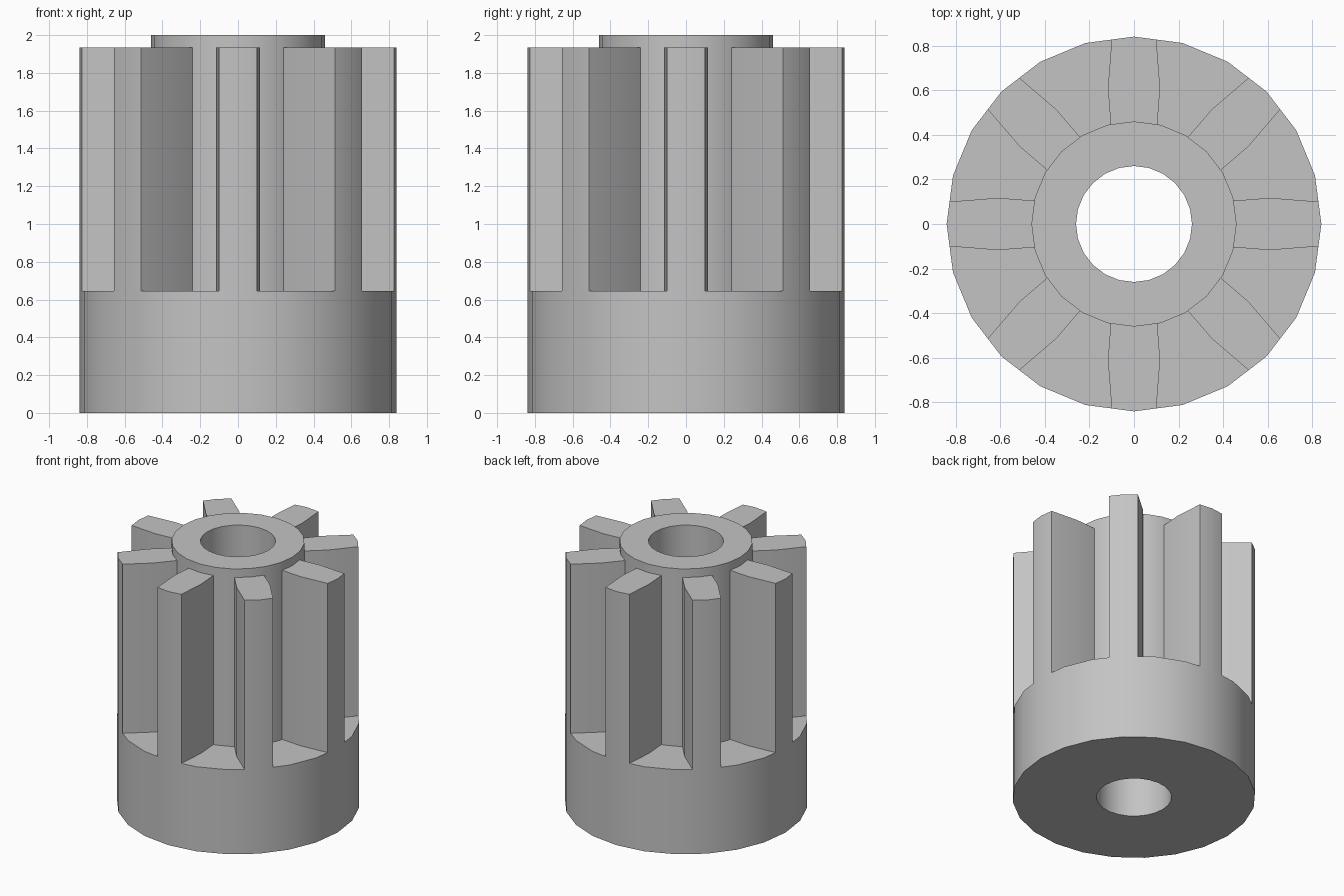
import bpy, bmesh, math
from mathutils import Matrix, Vector

cube = bpy.data.objects.get("Cube")
if cube:
    bpy.data.objects.remove(cube, do_unlink=True)

SIDES, TEETH = 24, 8
R_OUT, R_HUB, R_BORE = 0.84, 0.46, 0.26
Z_COLLAR, Z_TOOTH, Z_TOP = 0.645, 1.935, 2.0

grey = bpy.data.materials.new("plain_grey")
grey.use_nodes = True
colour = (0.55, 0.55, 0.55, 1)
grey.diffuse_color = colour
grey.node_tree.nodes["Principled BSDF"].inputs["Base Color"].default_value = colour


def finish(name, bm):
    bmesh.ops.recalc_face_normals(bm, faces=bm.faces[:])
    mesh = bpy.data.meshes.new(name)
    bm.to_mesh(mesh)
    bm.free()
    mesh.materials.append(grey)
    obj = bpy.data.objects.new(name, mesh)
    bpy.context.collection.objects.link(obj)
    bpy.ops.object.select_all(action='DESELECT')
    obj.select_set(True)
    bpy.context.view_layer.objects.active = obj
    bpy.ops.object.shade_smooth_by_angle(angle=math.radians(20))
    return obj


# Collar and hub with the bore: one closed profile turned around z
profile = [(R_BORE, 0), (R_OUT, 0), (R_OUT, Z_COLLAR),
           (R_HUB, Z_COLLAR), (R_HUB, Z_TOP), (R_BORE, Z_TOP)]
bm = bmesh.new()
rings = []
for i in range(SIDES):
    a = math.tau * i / SIDES
    rings.append([bm.verts.new((r * math.cos(a), r * math.sin(a), z)) for r, z in profile])
for i, ring in enumerate(rings):
    after = rings[(i + 1) % SIDES]
    for j in range(len(profile)):
        k = (j + 1) % len(profile)
        bm.faces.new((ring[j], after[j], after[k], ring[k]))
finish("collar_and_hub", bm)

# Teeth: half outline (radius, half width), mirrored, raised and repeated
tip = 0.1
tip_r = R_OUT - tip * math.tan(math.pi / SIDES)
half = [(0.435, 0.104), (0.455, 0.105), (0.61, 0.117), (tip_r, tip)]
outline = half + [(R_OUT, 0)] + [(r, -w) for r, w in reversed(half)]
bm = bmesh.new()
for t in range(TEETH):
    turn = Matrix.Rotation(math.tau * t / TEETH, 4, 'Z')
    low = [bm.verts.new(turn @ Vector((r, w, Z_COLLAR))) for r, w in outline]
    high = [bm.verts.new(turn @ Vector((r, w, Z_TOOTH))) for r, w in outline]
    bm.faces.new(high)
    bm.faces.new(low[::-1])
    for j in range(len(outline)):
        k = (j + 1) % len(outline)
        bm.faces.new((low[j], low[k], high[k], high[j]))
finish("teeth", bm)
